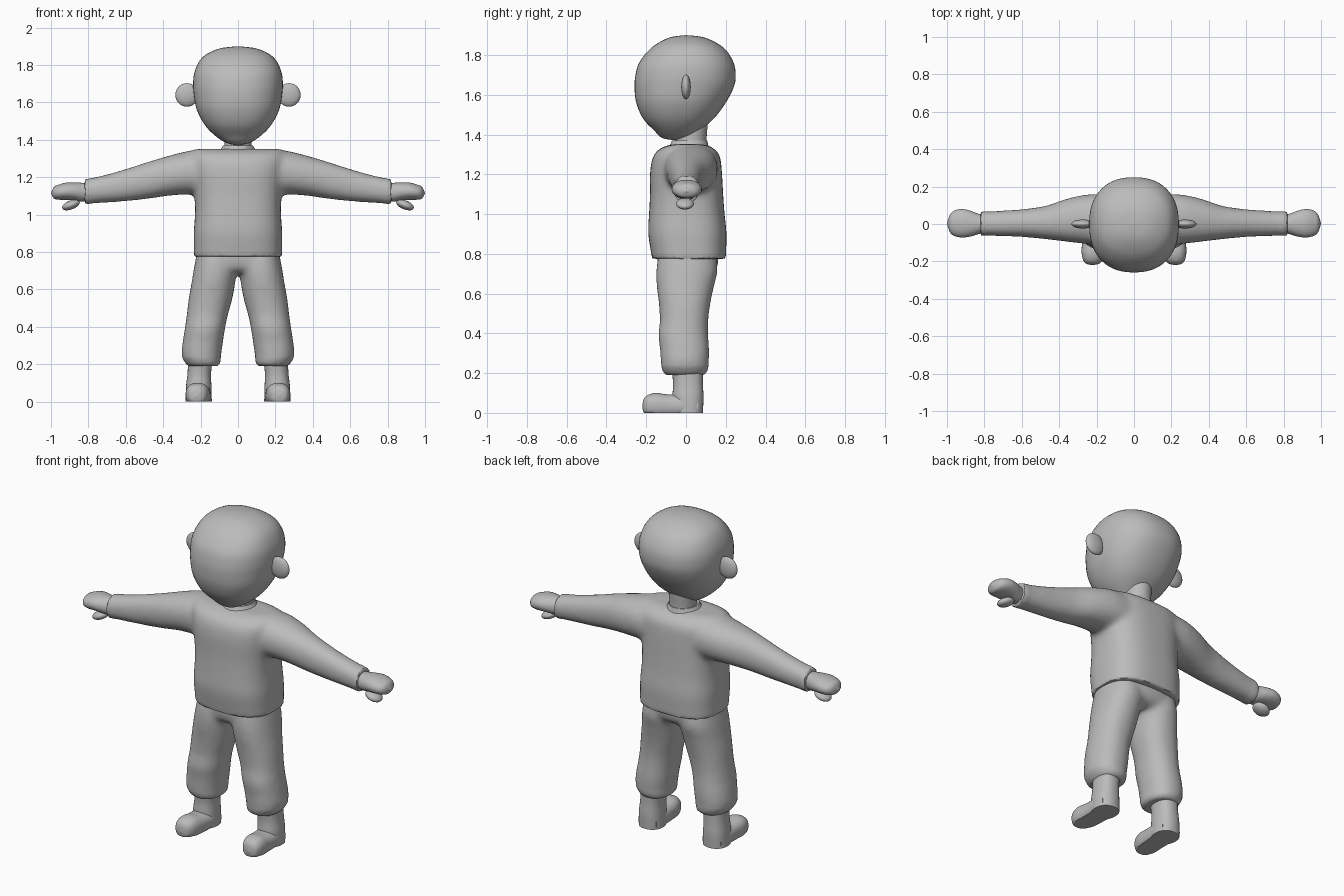
import bpy, bmesh, math
from mathutils import Matrix

if "Cube" in bpy.data.objects:
    bpy.data.objects.remove(bpy.data.objects["Cube"])

grey = bpy.data.materials.new("plain grey")
grey.diffuse_color = (0.5, 0.5, 0.5, 1)
grey.use_nodes = True
grey.node_tree.nodes["Principled BSDF"].inputs["Base Color"].default_value = grey.diffuse_color


def loft(bm, axis, rows, side=1, power=2.0, n=32, steps=5):
    """Skin rounded sections (pos, centre u, centre v, radius u, radius v) along an axis."""
    def cr(a, b, c, d, t):
        return 0.5 * (2*b + (c-a)*t + (2*a-5*b+4*c-d)*t*t + (3*b-a-3*c+d)*t**3)
    fine = []
    for i in range(len(rows) - 1):
        q = [rows[max(i-1, 0)], rows[i], rows[i+1], rows[min(i+2, len(rows)-1)]]
        fine += [[cr(*[r[k] for r in q], s/steps) for k in range(5)] for s in range(steps)]
    fine.append(rows[-1])
    rings = []
    for p, cu, cv, ru, rv in fine:
        ring = []
        for j in range(n):
            a = 2 * math.pi * j / n
            c, s = math.cos(a), math.sin(a)
            u = cu + max(ru, 0.002) * math.copysign(abs(c) ** (2/power), c)
            v = cv + max(rv, 0.002) * math.copysign(abs(s) ** (2/power), s)
            x, y, z = {'x': (p, u, v), 'y': (u, p, v), 'z': (u, v, p)}[axis]
            ring.append(bm.verts.new((side * x, y, max(z, 0))))
        rings.append(ring)
    for r, t in zip(rings, rings[1:]):
        for j in range(n):
            bm.faces.new((r[j], r[(j+1) % n], t[(j+1) % n], t[j]))
    bm.faces.new(rings[0])
    bm.faces.new(rings[-1])


def ball(bm, centre, radii, tilt=0, side=1):
    m = (Matrix.Diagonal((side, 1, 1, 1)) @ Matrix.Translation(centre)
         @ Matrix.Rotation(tilt, 4, 'Y') @ Matrix.Diagonal((*radii, 1)))
    bmesh.ops.create_uvsphere(bm, u_segments=24, v_segments=14, radius=1, matrix=m)


def finish(name, bm, blend=None, angle=50):
    """Make the object; blend fuses overlapping volumes and smooths where the rule holds."""
    bmesh.ops.recalc_face_normals(bm, faces=bm.faces)
    me = bpy.data.meshes.new(name)
    bm.to_mesh(me)
    bm.free()
    ob = bpy.data.objects.new(name, me)
    bpy.context.collection.objects.link(ob)
    if blend:
        mod = ob.modifiers.new("fuse", 'REMESH')
        mod.mode = 'VOXEL'
        mod.voxel_size = 0.012
        dg = bpy.context.evaluated_depsgraph_get()
        fused = bpy.data.meshes.new_from_object(ob.evaluated_get(dg))
        ob.modifiers.clear()
        ob.data = me = fused
        b = bmesh.new()
        b.from_mesh(me)
        vs = [v for v in b.verts if blend(v.co)]
        for _ in range(10):
            bmesh.ops.smooth_vert(b, verts=vs, factor=0.5,
                                  use_axis_x=True, use_axis_y=True, use_axis_z=True)
        b.to_mesh(me)
        b.free()
    me.materials.clear()
    me.materials.append(grey)
    for p in me.polygons:
        p.use_smooth = True
        p.material_index = 0
    me.set_sharp_from_angle(angle=math.radians(angle))
    return ob


# Head: egg shape, fuller at the back and top
bm = bmesh.new()
loft(bm, 'z', [(1.37, 0, -.05, .0, .0), (1.383, 0, -.05, .06, .07), (1.42, 0, -.045, .12, .115),
               (1.48, 0, -.038, .178, .178), (1.56, 0, -.025, .22, .225),
               (1.64, 0, -.009, .236, .25), (1.70, 0, -.002, .24, .252),
               (1.76, 0, .002, .233, .238), (1.82, 0, .007, .207, .198),
               (1.86, 0, .007, .165, .148), (1.89, 0, .005, .092, .08), (1.90, 0, 0, 0, 0)],
     power=2.3, n=48)
finish("head", bm, angle=80)

# Neck
bm = bmesh.new()
loft(bm, 'z', [(1.30, 0, .02, .08, .085), (1.37, 0, .025, .073, .078), (1.46, 0, .03, .075, .08)])
finish("neck", bm)

# Collar
bm = bmesh.new()
loft(bm, 'z', [(1.32, 0, .01, .13, .115), (1.345, 0, .015, .096, .098), (1.37, 0, .018, .08, .088)])
finish("collar", bm)

# Sweater: body and both sleeves fused together
bm = bmesh.new()
loft(bm, 'z', [(.775, 0, .015, .235, .185), (.9, 0, .007, .237, .197), (1.0, 0, .004, .23, .19),
               (1.1, 0, .003, .232, .184), (1.22, 0, .0, .245, .18), (1.29, 0, .003, .255, .168),
               (1.33, 0, .005, .25, .135), (1.352, 0, .01, .23, .08)], power=2.7, n=48)
for s in (1, -1):
    loft(bm, 'x', [(.12, .02, 1.225, .14, .125), (.25, .025, 1.225, .133, .118),
                   (.36, .02, 1.21, .115, .108), (.47, .008, 1.186, .09, .1),
                   (.59, .005, 1.16, .075, .088), (.7, .003, 1.14, .069, .076),
                   (.82, .002, 1.122, .064, .066)], s, 2.2)
finish("sweater", bm, blend=lambda c: c.z > .82 and abs(c.x) < .78)

# Trousers: hips and both legs fused together
bm = bmesh.new()
loft(bm, 'z', [(.685, 0, .003, .15, .10), (.72, 0, .008, .215, .145), (.8, 0, .01, .222, .155),
               (.86, 0, .01, .215, .15)], power=2.4)
for s in (1, -1):
    loft(bm, 'z', [(.19, .187, -.005, .075, .09), (.205, .188, -.005, .092, .11),
                   (.25, .196, -.006, .106, .121), (.32, .188, -.007, .108, .124),
                   (.39, .177, -.014, .108, .126), (.46, .165, -.010, .11, .122),
                   (.55, .147, -.007, .117, .13), (.64, .131, -.003, .117, .145),
                   (.72, .12, .005, .115, .155), (.82, .115, .005, .10, .14)], s, 2.2)
finish("trousers", bm, blend=lambda c: c.z > .24)

for s, word in ((1, "left"), (-1, "right")):
    # Hand: rounded mitten with a thumb below
    bm = bmesh.new()
    loft(bm, 'x', [(.78, 0, 1.122, .045, .045), (.83, 0, 1.12, .054, .05), (.875, .002, 1.124, .069, .048),
                   (.92, .004, 1.125, .076, .046), (.96, .004, 1.12, .068, .04),
                   (.985, .003, 1.117, .046, .03), (1.0, .002, 1.115, 0, 0)], s, 2.1)
    ball(bm, (.893, -.005, 1.052), (.05, .045, .024), math.radians(22), s)
    finish(word + "_hand", bm, angle=70)

    # Ear
    bm = bmesh.new()
    ball(bm, (.273, 0, 1.64), (.062, .024, .063), 0, s)
    finish(word + "_ear", bm)

    # Boot: ankle shaft plus a flat-soled foot
    bm = bmesh.new()
    loft(bm, 'z', [(0, .21, .012, .07, .073), (.08, .21, .01, .068, .078),
                   (.15, .207, .01, .063, .075), (.24, .2, .005, .066, .08)], s, 2.3)
    loft(bm, 'y', [(.06, .21, .03, .06, .05), (0, .21, .035, .068, .055),
                   (-.09, .212, .035, .066, .058), (-.15, .216, .038, .064, .062),
                   (-.19, .219, .038, .054, .053), (-.212, .221, .035, .035, .036),
                   (-.22, .222, .032, 0, 0)], s, 2.4)
    finish(word + "_boot", bm)
